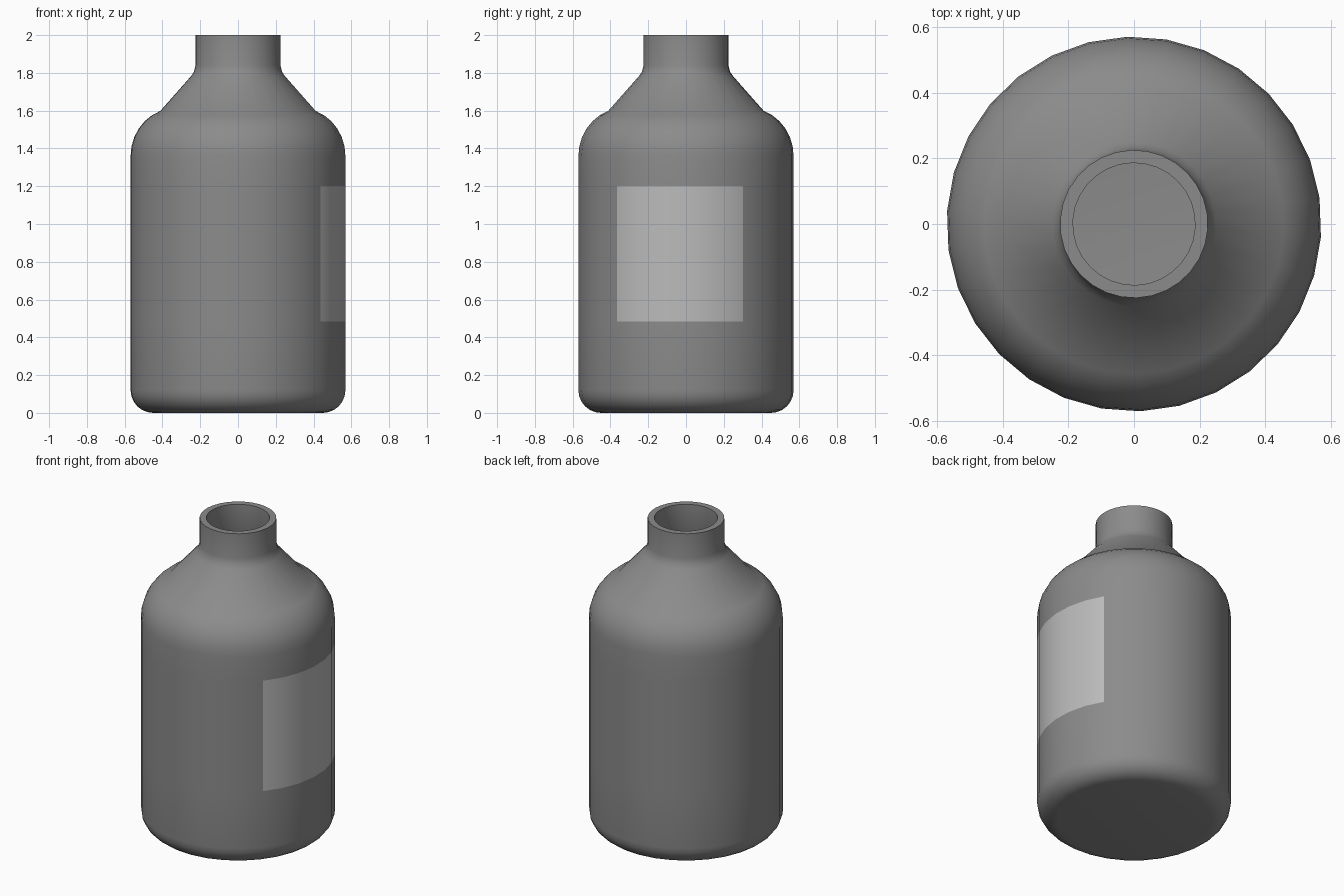
import bpy, bmesh, math

cube = bpy.data.objects.get("Cube")
if cube:
    bpy.data.objects.remove(cube, do_unlink=True)

SIDES = 30
OFFSET = math.radians(8)
LABEL_LOW, LABEL_HIGH = 0.485, 1.2
LABEL_START, LABEL_END = -40, 32


def material(name, value):
    mat = bpy.data.materials.new(name)
    mat.use_nodes = True
    colour = (value, value, value, 1)
    mat.diffuse_color = colour
    mat.node_tree.nodes["Principled BSDF"].inputs["Base Color"].default_value = colour
    return mat


def arc(cx, cz, rx, rz, start, end, steps):
    """Points on an elliptical corner of the profile."""
    angles = [math.radians(start + (end - start) * i / steps) for i in range(steps + 1)]
    return [(cx + rx * math.cos(a), cz + rz * math.sin(a)) for a in angles]


# Outer profile: rounded base, straight wall, shoulder, cone, neck
outer = arc(0.45, 0.12, 0.12, 0.12, -90, 0, 6)
outer += [(0.57, LABEL_LOW), (0.57, LABEL_HIGH)]
outer += arc(0.33, 1.36, 0.24, 0.254, 0, 70, 6)
outer += [(0.25, 1.782), (0.234, 1.805), (0.225, 1.84), (0.225, 2.0)]

# Inner wall, from the lip down to the inside floor
inner = [(0.186, 2.0), (0.186, 1.83), (0.21, 1.77), (0.36, 1.59)]
inner += arc(0.33, 1.36, 0.2, 0.21, 60, 0, 4)
inner += arc(0.43, 0.14, 0.1, 0.1, 0, -90, 4)

# Revolve the profile and cap both floors
bm = bmesh.new()
rings = []
for r, z in outer + inner:
    angles = [OFFSET + math.tau * i / SIDES for i in range(SIDES)]
    rings.append([bm.verts.new((r * math.cos(a), r * math.sin(a), z)) for a in angles])
for low, high in zip(rings, rings[1:]):
    for i in range(SIDES):
        j = (i + 1) % SIDES
        bm.faces.new((low[i], low[j], high[j], high[i]))
bm.faces.new(rings[0][::-1])
bm.faces.new(rings[-1])

# Label panel: outer wall faces within the height and angle limits
for face in bm.faces:
    c = face.calc_center_median()
    angle = math.degrees(math.atan2(c.y, c.x))
    outside = math.hypot(c.x, c.y) > 0.55
    if outside and LABEL_LOW < c.z < LABEL_HIGH and LABEL_START < angle < LABEL_END:
        face.material_index = 1

mesh = bpy.data.meshes.new("bottle")
bm.to_mesh(mesh)
bm.free()
mesh.materials.append(material("bottle grey", 0.26))
mesh.materials.append(material("label light grey", 0.5))

bottle = bpy.data.objects.new("bottle", mesh)
bpy.context.collection.objects.link(bottle)
bpy.context.view_layer.objects.active = bottle
bottle.select_set(True)
bpy.ops.object.shade_smooth_by_angle(angle=math.radians(40))
